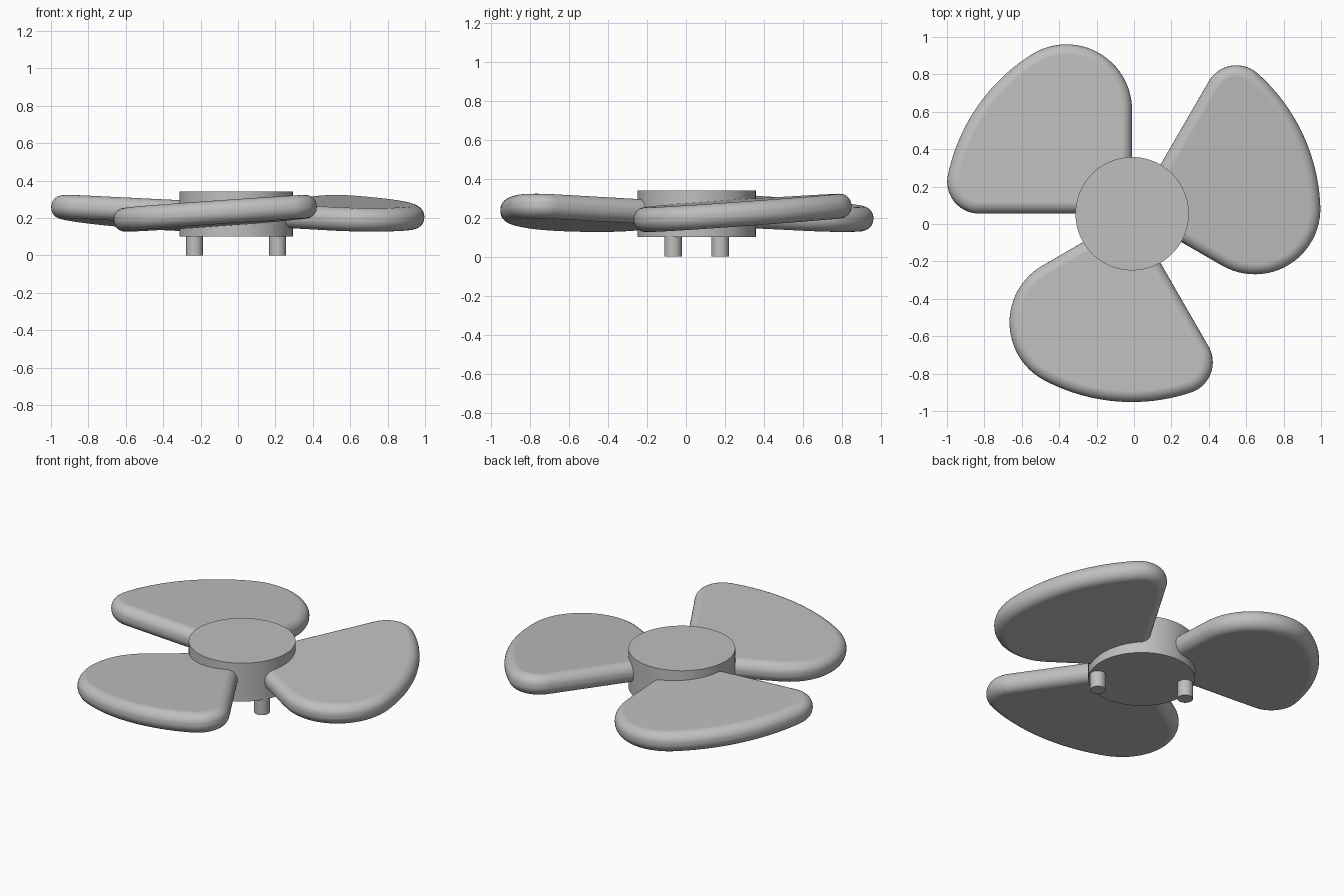
import bpy, bmesh
from math import radians, degrees, asin, sin, cos
from mathutils import Matrix, Vector

if "Cube" in bpy.data.objects:
    bpy.data.objects.remove(bpy.data.objects["Cube"])

HUB = Vector((-0.01, 0.055, 0))
RADIUS = 1.007            # blade tip circle
WIDE, TIGHT = 0.35, 0.17  # corner radii of a blade
THICK = 0.126

grey = bpy.data.materials.new("plain grey")
grey.use_nodes = True
colour = (0.52, 0.52, 0.52, 1)
grey.diffuse_color = colour
grey.node_tree.nodes["Principled BSDF"].inputs["Base Color"].default_value = colour


def finish(obj):
    obj.data.materials.append(grey)
    bpy.ops.object.select_all(action='DESELECT')
    obj.select_set(True)
    bpy.context.view_layer.objects.active = obj
    bpy.ops.object.shade_smooth_by_angle(angle=radians(35))


def cylinder(name, x, y, radius, low, high, sides):
    bpy.ops.mesh.primitive_cylinder_add(
        vertices=sides, radius=radius, depth=high - low,
        location=HUB + Vector((x, y, (low + high) / 2)))
    obj = bpy.context.object
    obj.name = name
    finish(obj)


def arc(centre, radius, start, end, steps):
    angles = [radians(start + (end - start) * i / steps) for i in range(steps + 1)]
    return [centre + radius * Vector((cos(a), sin(a))) for a in angles]


def blade_outline():
    # Quarter disc with a wide and a tight rounded corner
    low = -45 + degrees(asin(WIDE / (RADIUS - WIDE)))
    high = 45 - degrees(asin(TIGHT / (RADIUS - TIGHT)))
    origin = Vector((0, 0))
    wide_centre = (RADIUS - WIDE) * Vector((cos(radians(low)), sin(radians(low))))
    tight_centre = (RADIUS - TIGHT) * Vector((cos(radians(high)), sin(radians(high))))
    return ([origin]
            + arc(wide_centre, WIDE, -135, low, 24)
            + arc(origin, RADIUS, low, high, 20)[1:-1]
            + arc(tight_centre, TIGHT, high, 135, 20))


def blade(name, angle):
    bm = bmesh.new()
    face = bm.faces.new([bm.verts.new((p.x, p.y, -THICK / 2)) for p in blade_outline()])
    top = bmesh.ops.extrude_face_region(bm, geom=[face])["geom"]
    bmesh.ops.translate(bm, vec=(0, 0, THICK),
                        verts=[v for v in top if isinstance(v, bmesh.types.BMVert)])
    bmesh.ops.recalc_face_normals(bm, faces=bm.faces)
    mesh = bpy.data.meshes.new(name)
    bm.to_mesh(mesh)
    bm.free()
    obj = bpy.data.objects.new(name, mesh)
    bpy.context.collection.objects.link(obj)
    # Pitch about the blade's own axis, then turn around the hub
    obj.matrix_world = (Matrix.Translation(HUB + Vector((0, 0, 0.22)))
                        @ Matrix.Rotation(radians(angle), 4, 'Z')
                        @ Matrix.Rotation(radians(4), 4, 'X'))
    finish(obj)
    bevel = obj.modifiers.new("round edge", 'BEVEL')
    bevel.width = 0.06
    bevel.segments = 8
    bevel.limit_method = 'ANGLE'
    bevel.angle_limit = radians(60)
    bevel.use_clamp_overlap = False
    bevel.harden_normals = True


# Hub and the two drive pegs under it
cylinder("hub", 0, 0, 0.303, 0.1, 0.34, 96)
for side, label in ((1, "left"), (-1, "right")):
    cylinder(label + "_peg", side * 0.222, side * -0.121, 0.045, 0, 0.15, 32)

# Three blades
for i, label in enumerate(("back_right", "front", "left")):
    blade(label + "_blade", 135 + 120 * i)
